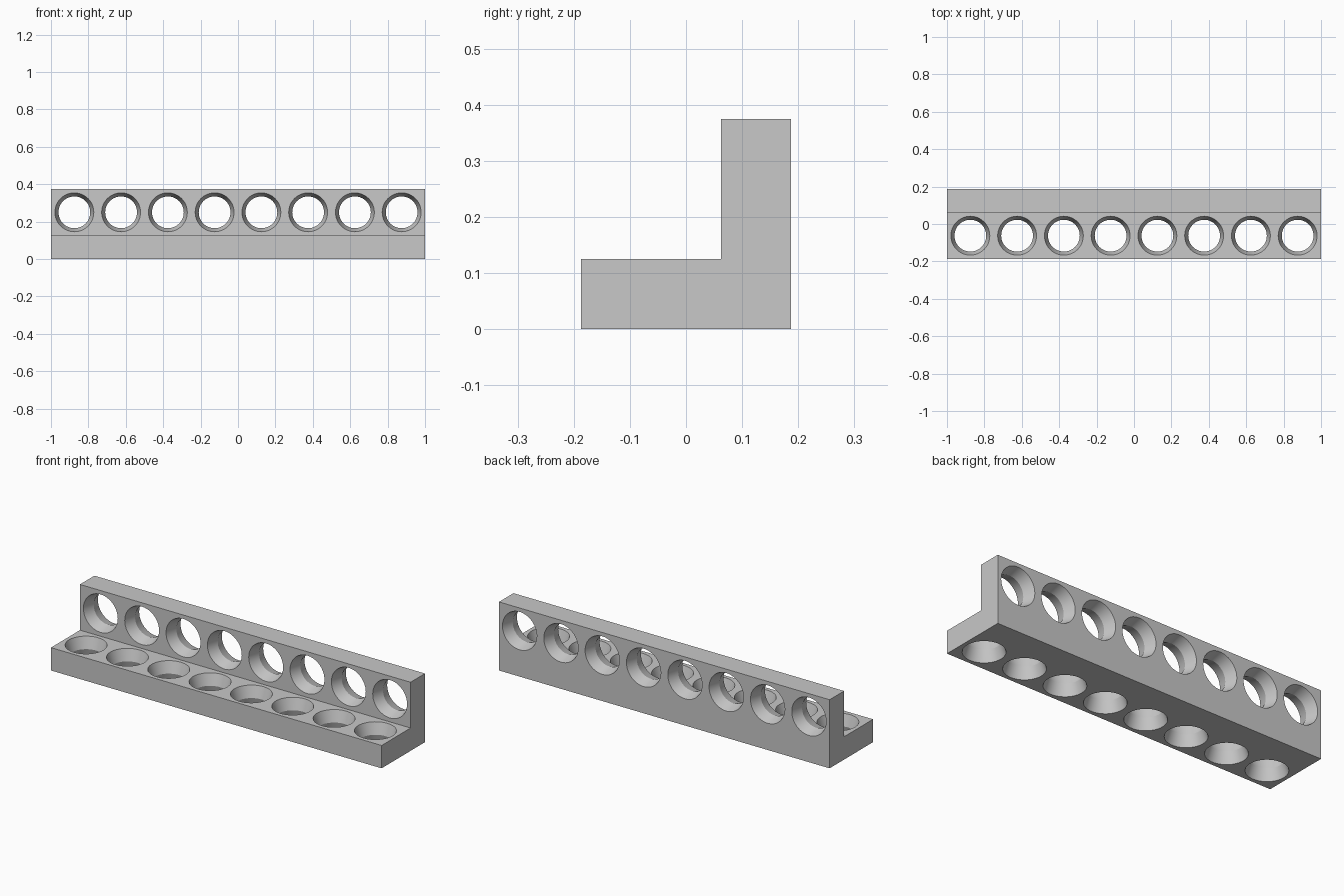
import bpy
import bmesh
import math
from mathutils import Matrix, Vector

cube = bpy.data.objects.get("Cube")
if cube:
    bpy.data.objects.remove(cube, do_unlink=True)

LENGTH = 2.0
HALF = 0.1875       # half of depth and height
THICK = 0.125       # plate thickness
PITCH = LENGTH / 8
RIM, THROAT = 0.104, 0.085

grey = bpy.data.materials.new("mid grey")
grey.use_nodes = True
colour = (0.58, 0.58, 0.58, 1)
grey.diffuse_color = colour
grey.node_tree.nodes["Principled BSDF"].inputs["Base Color"].default_value = colour


def make_object(name, bm):
    bmesh.ops.recalc_face_normals(bm, faces=bm.faces)
    mesh = bpy.data.meshes.new(name)
    bm.to_mesh(mesh)
    bm.free()
    mesh.materials.append(grey)
    obj = bpy.data.objects.new(name, mesh)
    bpy.context.collection.objects.link(obj)
    return obj


def add_hole(bm, matrix):
    """Hourglass plug: narrow in the middle, flared past both plate faces."""
    reach = THICK / 2 + 0.01
    end = THROAT + (RIM - THROAT) * reach / (THICK / 2)
    sides = 48
    rings = []
    for r, z in ((end, -reach), (THROAT, 0), (end, reach)):
        angles = [2 * math.pi * i / sides for i in range(sides)]
        rings.append([bm.verts.new(matrix @ Vector((r * math.cos(a), r * math.sin(a), z)))
                      for a in angles])
    for low, high in zip(rings, rings[1:]):
        for i in range(sides):
            j = (i + 1) % sides
            bm.faces.new((low[i], low[j], high[j], high[i]))
    bm.faces.new(rings[0][::-1])
    bm.faces.new(rings[-1])


# L-shaped bar, extruded along x
inner = HALF - THICK
profile = [(-HALF, 0), (HALF, 0), (HALF, 2 * HALF), (inner, 2 * HALF),
           (inner, THICK), (-HALF, THICK)]
bm = bmesh.new()
face = bm.faces.new([bm.verts.new((-LENGTH / 2, y, z)) for y, z in profile])
extruded = bmesh.ops.extrude_face_region(bm, geom=[face])
bmesh.ops.translate(bm, vec=(LENGTH, 0, 0),
                    verts=[v for v in extruded["geom"] if isinstance(v, bmesh.types.BMVert)])
bracket = make_object("angle_bracket", bm)

# Eight holes through the base and eight through the upright
bm = bmesh.new()
for i in range(8):
    x = -LENGTH / 2 + PITCH * (i + 0.5)
    add_hole(bm, Matrix.Translation((x, -inner, THICK / 2)))
    add_hole(bm, Matrix.Translation((x, HALF - THICK / 2, 2 * THICK))
             @ Matrix.Rotation(math.pi / 2, 4, "X"))
cutter = make_object("hole_cutter", bm)
cutter.hide_render = True

cut = bracket.modifiers.new("holes", "BOOLEAN")
cut.operation = "DIFFERENCE"
cut.solver = "EXACT"
cut.object = cutter

# Bake the cut, then smooth the hole walls
bpy.ops.object.select_all(action="DESELECT")
bpy.context.view_layer.objects.active = bracket
bracket.select_set(True)
bpy.ops.object.modifier_apply(modifier=cut.name)
bpy.data.objects.remove(cutter, do_unlink=True)
bpy.ops.object.shade_smooth_by_angle(angle=math.radians(25))
